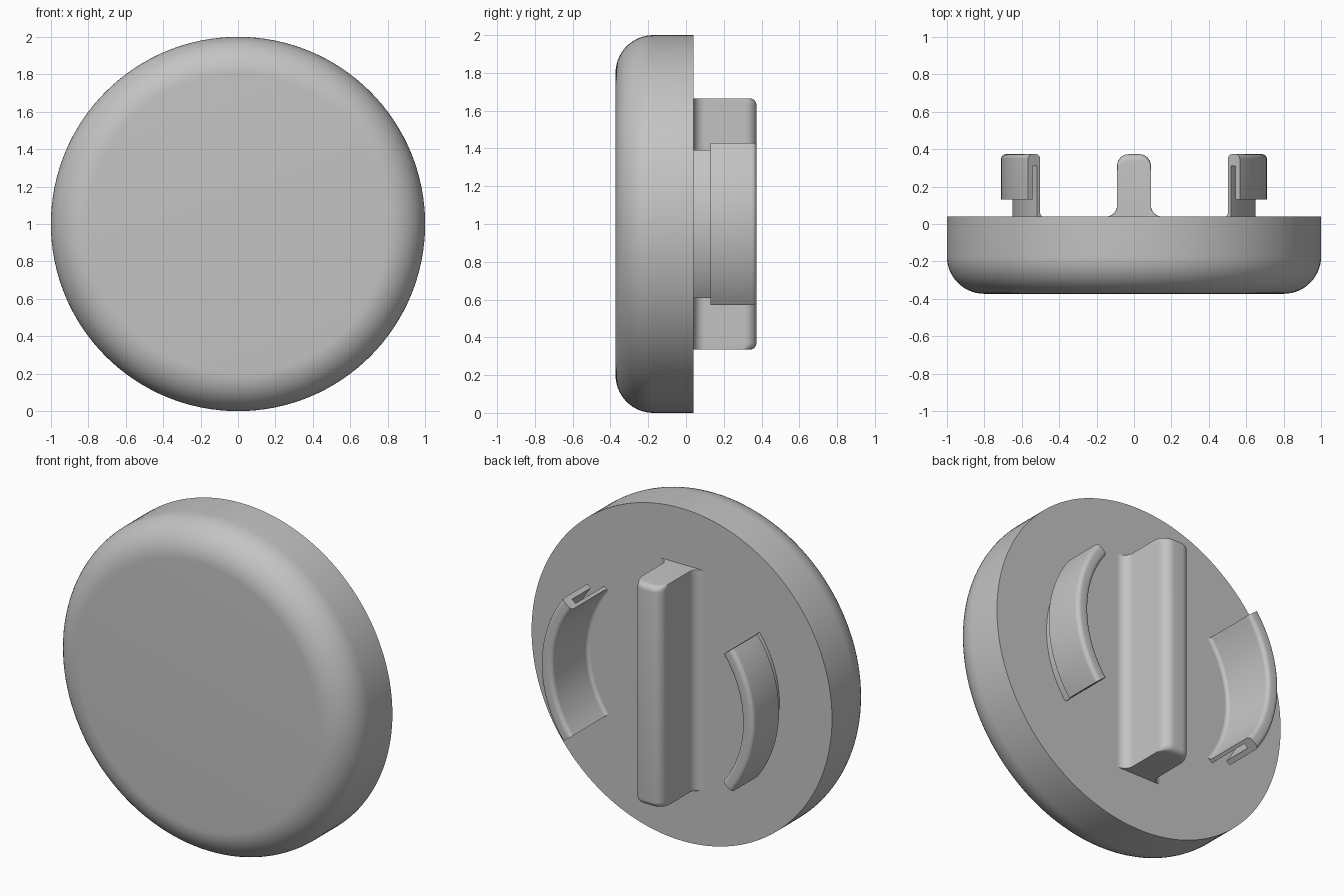
import bpy, bmesh
from math import sin, cos, pi, radians
from mathutils import Vector

cube = bpy.data.objects.get("Cube")
if cube:
    bpy.data.objects.remove(cube, do_unlink=True)

GREY = (0.55, 0.55, 0.55, 1)
grey = bpy.data.materials.new("plain grey")
grey.use_nodes = True
grey.diffuse_color = GREY
grey.node_tree.nodes["Principled BSDF"].inputs["Base Color"].default_value = GREY

CENTRE_Z = 1.0
BACK = 0.04      # rear plane of the disc
TIP = 0.373      # rear end of the rib and clips


def loft(name, sections):
    """Skin a list of matching closed sections and cap both ends."""
    bm = bmesh.new()
    rings = [[bm.verts.new(p) for p in s] for s in sections]
    n = len(rings[0])
    for a, b in zip(rings, rings[1:]):
        for i in range(n):
            j = (i + 1) % n
            bm.faces.new((a[i], a[j], b[j], b[i]))
    bm.faces.new(rings[0])
    bm.faces.new(rings[-1])
    bmesh.ops.recalc_face_normals(bm, faces=bm.faces)
    mesh = bpy.data.meshes.new(name)
    bm.to_mesh(mesh)
    bm.free()
    mesh.materials.append(grey)
    obj = bpy.data.objects.new(name, mesh)
    bpy.context.collection.objects.link(obj)
    bpy.ops.object.select_all(action="DESELECT")
    obj.select_set(True)
    bpy.context.view_layer.objects.active = obj
    bpy.ops.object.shade_smooth_by_angle(angle=radians(30))
    return obj


def arc(cx, cy, r, start, end, steps=8):
    """Points on an arc, angles in degrees."""
    angles = [radians(start + (end - start) * i / steps) for i in range(steps + 1)]
    return [(cx + r * cos(a), cy + r * sin(a)) for a in angles]


def polar(r, y, a):
    return Vector((r * cos(a), y, CENTRE_Z + r * sin(a)))


# Disc with a rounded front rim
rim = arc(0.8, -0.173, 0.2, -90, 0, 14) + [(1.0, BACK)]
loft("disc", [[polar(r, y, 2 * pi * i / 128) for i in range(128)] for r, y in rim])

# Central grip rib: flared foot, rounded back edge, eased ends
half = arc(0.15, BACK + 0.06, 0.06, 270, 180) + arc(0.03, TIP - 0.06, 0.06, 0, 90)
profile = half + [(-x, y) for x, y in reversed(half)]
LENGTH, EASE = 0.665, 0.035
stations = [(LENGTH - EASE + EASE * sin(a), EASE * (1 - cos(a)))
            for a in [pi / 2 * i / 6 for i in range(7)]]
stations = [(-z, d) for z, d in reversed(stations)] + stations
loft("grip_rib", [[Vector((x, y - d * (y - BACK) / (TIP - BACK), CENTRE_Z + z))
                   for x, y in profile] for z, d in stations])

# Curved snap clips: thin stem folded over into an outer hook
clip = (arc(0.61, BACK + 0.02, 0.02, 270, 360, 4)
        + arc(0.655, TIP - 0.025, 0.025, 180, 90, 5)
        + arc(0.685, TIP - 0.025, 0.025, 90, 0, 5)
        + [(0.71, 0.13), (0.68, 0.13), (0.68, 0.31), (0.65, 0.31), (0.65, BACK)])
SPREAD, STEPS = radians(37.2), 28
for name, middle in (("left_clip", 0), ("right_clip", pi)):
    loft(name, [[polar(r, y, middle + SPREAD * (2 * i / STEPS - 1)) for r, y in clip]
                for i in range(STEPS + 1)])
